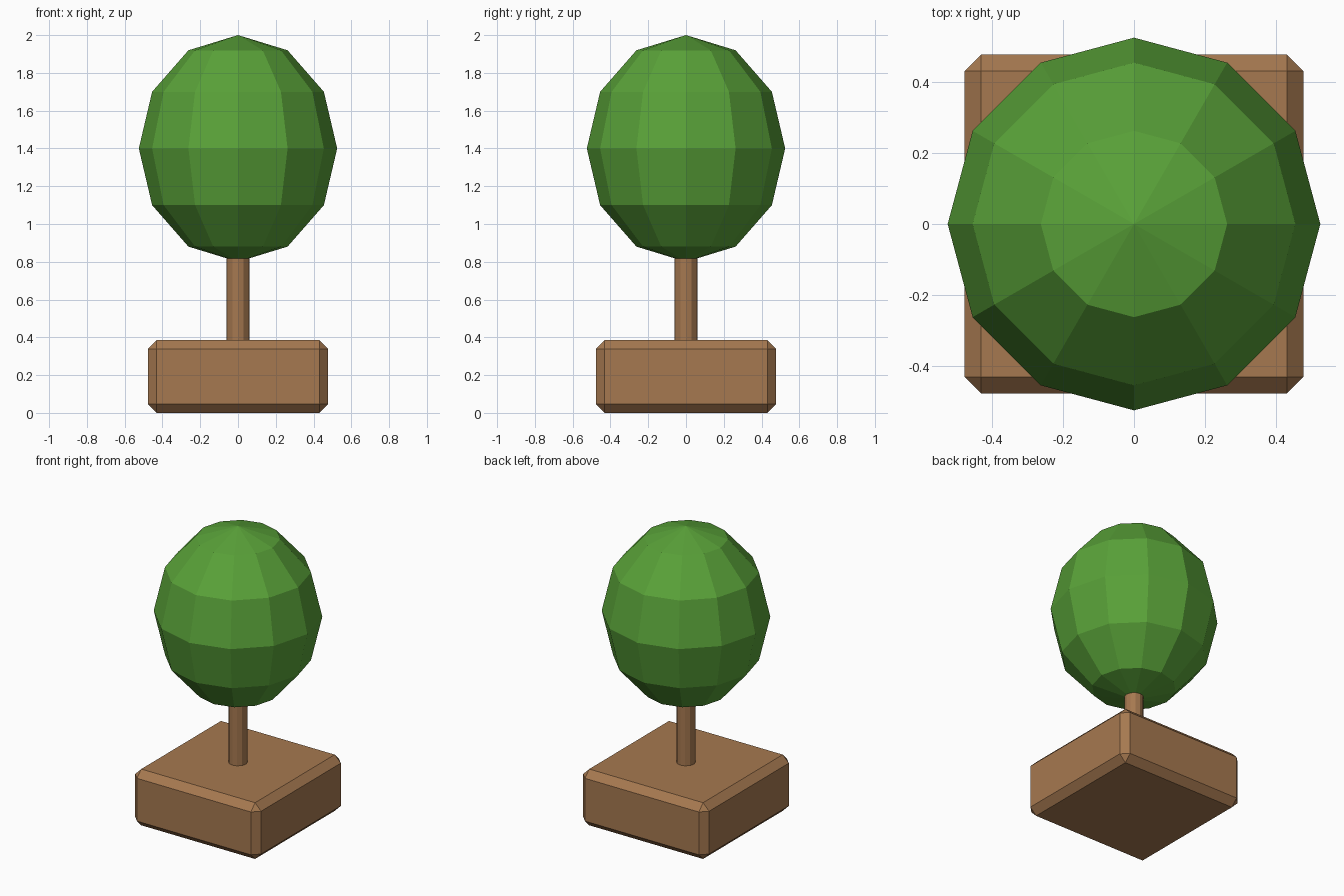
import bpy

if "Cube" in bpy.data.objects:
    bpy.data.objects.remove(bpy.data.objects["Cube"])


def material(name, color):
    m = bpy.data.materials.new(name)
    m.diffuse_color = color
    m.use_nodes = True
    m.node_tree.nodes["Principled BSDF"].inputs["Base Color"].default_value = m.diffuse_color
    return m


def finish(name, mat):
    ob = bpy.context.object
    ob.name = name
    ob.data.materials.append(mat)
    return ob


wood = material("wood", (0.38, 0.19, 0.08, 1))
leaf = material("leaf", (0.10, 0.36, 0.04, 1))

# Chamfered planter block
W, H = 0.954, 0.385
bpy.ops.mesh.primitive_cube_add(size=1, location=(0, 0, H / 2))
base = finish("planter_base", wood)
base.scale = (W, W, H)
bpy.ops.object.transform_apply(location=False, rotation=False, scale=True)
bevel = base.modifiers.new("chamfer", 'BEVEL')
bevel.width = 0.046
bevel.segments = 1

# Thin trunk, running from inside the block into the crown
z0, z1 = 0.36, 0.86
bpy.ops.mesh.primitive_cylinder_add(vertices=12, radius=0.06, depth=z1 - z0,
                                    location=(0, 0, (z0 + z1) / 2))
finish("trunk", wood)

# Faceted egg-shaped crown
bpy.ops.mesh.primitive_uv_sphere_add(segments=12, ring_count=6, radius=1,
                                     location=(0, 0, 1.4))
crown = finish("crown", leaf)
crown.scale = (0.525, 0.525, 0.6)
